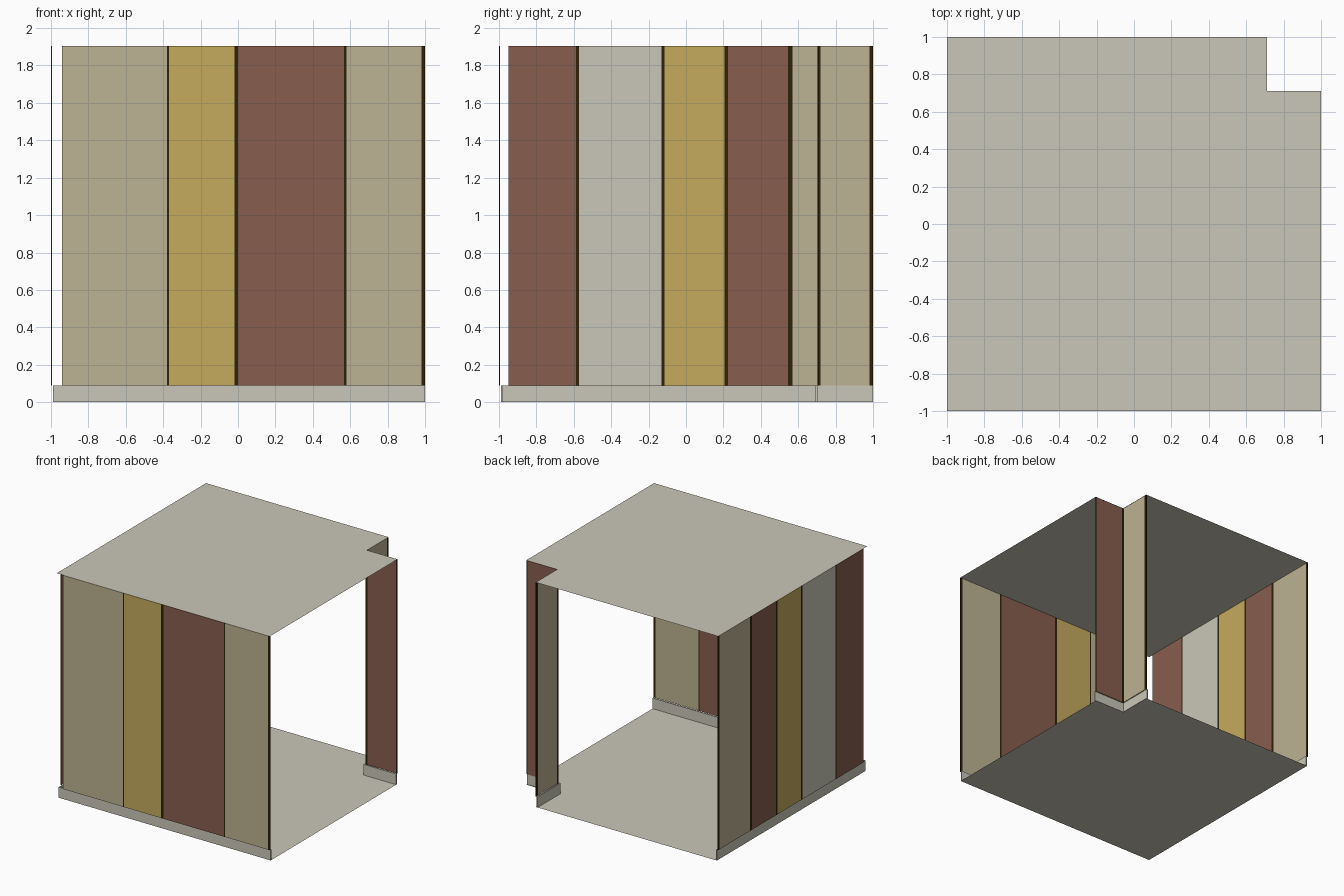
import bpy
import bmesh

cube = bpy.data.objects.get("Cube")
if cube:
    bpy.data.objects.remove(cube, do_unlink=True)


def linear(v):
    v /= 255
    return v / 12.92 if v <= 0.04045 else ((v + 0.055) / 1.055) ** 2.4


def material(name, r, g, b):
    mat = bpy.data.materials.new(name)
    color = (linear(r), linear(g), linear(b), 1)
    mat.diffuse_color = color
    mat.use_nodes = True
    mat.node_tree.nodes["Principled BSDF"].inputs["Base Color"].default_value = color
    return mat


white = material("warm_white", 202, 199, 184)
tan = material("tan", 189, 179, 147)
gold = material("gold", 197, 171, 94)
brown = material("brown", 135, 94, 78)
dark = material("dark_seam", 46, 34, 10)

TOP = 1.905      # ceiling height
SKIRT = 0.09     # skirting height
NOTCH = 0.71     # inner corner of the cut-out
THICK = 0.006    # panel thickness


def finish(name, bm, mat):
    mesh = bpy.data.meshes.new(name)
    bm.to_mesh(mesh)
    bm.free()
    mesh.materials.append(mat)
    obj = bpy.data.objects.new(name, mesh)
    bpy.context.collection.objects.link(obj)


def box(name, x, y, z, mat):
    bm = bmesh.new()
    bmesh.ops.create_cube(bm, size=1)
    for v in bm.verts:
        for i, (low, high) in enumerate((x, y, z)):
            v.co[i] = low if v.co[i] < 0 else high
    finish(name, bm, mat)


def sheet(name, low, z, up):
    """Square sheet with one corner cut away."""
    outline = [(low, low), (1, low), (1, NOTCH), (NOTCH, NOTCH), (NOTCH, 1), (low, 1)]
    bm = bmesh.new()
    face = bm.faces.new([bm.verts.new((x, y, z)) for x, y in outline])
    if not up:
        face.normal_flip()
    finish(name, bm, white)


def wall(name, axis, offset, strips, start):
    """Row of flat panels and seams; each strip is (end, material)."""
    for n, (end, mat) in enumerate(strips):
        span, depth = (start, end), (offset, offset + THICK)
        x, y = (span, depth) if axis == "x" else (depth, span)
        kind = "seam" if mat == dark else "panel"
        box(f"{name}_{kind}_{n}", x, y, (SKIRT, TOP - 0.002), mat)
        start = end


# Floor and ceiling
sheet("floor", -0.99, 0, False)
sheet("ceiling", -1, TOP, True)

# Wall panels
wall("front_wall", "x", -1, [
    (-0.38, tan), (-0.37, dark), (-0.02, gold), (0, dark),
    (0.567, brown), (0.58, dark), (0.98, tan), (1, dark)], -0.94)
wall("side_wall", "y", -1, [
    (-0.587, brown), (-0.572, white and dark), (-0.13, white), (-0.115, dark),
    (0.205, gold), (0.225, dark), (0.545, brown), (0.57, dark),
    (0.98, tan), (1, dark)], -0.95)

# Panels around the cut-out corner
wall("notch_back", "x", NOTCH - THICK, [
    (NOTCH + 0.01, dark), (0.99, brown), (1, dark)], NOTCH - THICK)
wall("notch_side", "y", NOTCH - THICK, [
    (NOTCH + 0.01, dark), (0.98, tan), (1, dark)], NOTCH)

# Skirting, set just inside the panels
for name, at in (("outer", -0.99), ("notch", NOTCH - 0.018)):
    box(f"{name}_skirting_x", (at, 1), (at, at + 0.01), (0, SKIRT), white)
    box(f"{name}_skirting_y", (at, at + 0.01), (at + 0.01, 1), (0, SKIRT), white)
